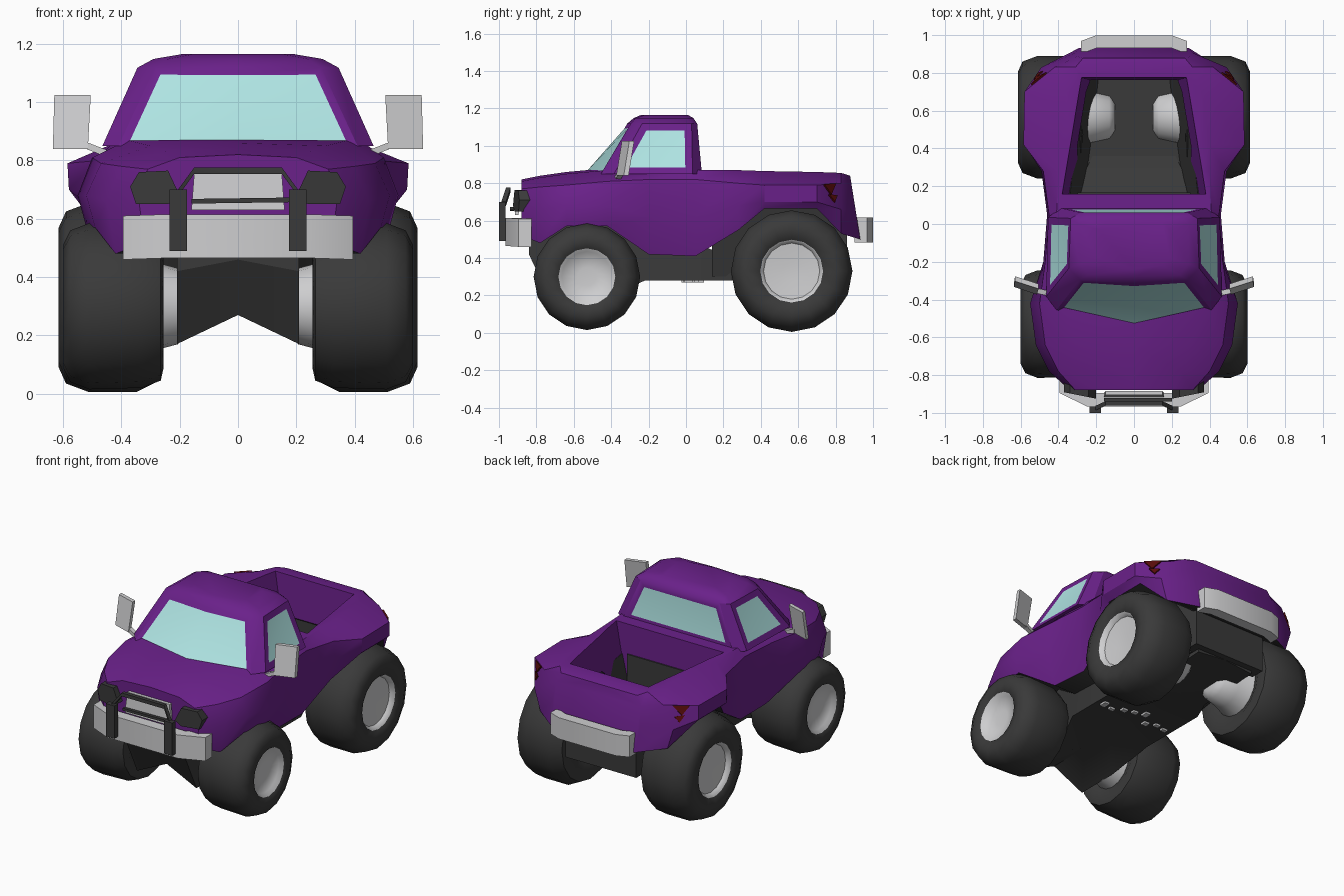
import bpy, bmesh, math, random
from mathutils import Vector

cube = bpy.data.objects.get("Cube")
if cube:
    bpy.data.objects.remove(cube, do_unlink=True)


def material(name, rgb):
    m = bpy.data.materials.new(name)
    m.use_nodes = True
    m.diffuse_color = (*rgb, 1)
    bsdf = m.node_tree.nodes["Principled BSDF"]
    bsdf.inputs["Base Color"].default_value = (*rgb, 1)
    bsdf.inputs["Roughness"].default_value = 0.6
    return m


purple = material("purple paint", (0.145, 0.015, 0.255))
glass = material("pale glass", (0.43, 0.78, 0.77))
dark = material("dark rubber", (0.042, 0.042, 0.042))
silver = material("silver metal", (0.62, 0.62, 0.63))
red = material("dark red lamp", (0.10, 0.004, 0.003))


def finish(name, bm, mats, angle=40, rule=None):
    bmesh.ops.recalc_face_normals(bm, faces=bm.faces)
    if rule:
        for f in bm.faces:
            f.material_index = rule(f)
    me = bpy.data.meshes.new(name)
    bm.to_mesh(me)
    bm.free()
    ob = bpy.data.objects.new(name, me)
    bpy.context.collection.objects.link(ob)
    for m in mats:
        me.materials.append(m)
    bpy.ops.object.select_all(action='DESELECT')
    bpy.context.view_layer.objects.active = ob
    ob.select_set(True)
    if angle:
        bpy.ops.object.shade_smooth_by_angle(angle=math.radians(angle))
    return ob


def skin(rings):
    """Closed solid through rings of equal point count."""
    bm = bmesh.new()
    vs = [[bm.verts.new(p) for p in r] for r in rings]
    n = len(rings[0])
    for a, b in zip(vs, vs[1:]):
        for i in range(n):
            bm.faces.new((a[i], a[(i + 1) % n], b[(i + 1) % n], b[i]))
    bm.faces.new(vs[0])
    bm.faces.new(vs[-1][::-1])
    return bm


def box(name, lo, hi, mat):
    rings = [[(lo[0], lo[1], z), (hi[0], lo[1], z), (hi[0], hi[1], z), (lo[0], hi[1], z)]
             for z in (lo[2], hi[2])]
    return finish(name, skin(rings), [mat], 0)


def plate(name, pts, push, mat):
    """Thin plate through pts, thickened along push."""
    d = Vector(push)
    return finish(name, skin([[Vector(p) - d for p in pts], [Vector(p) + d for p in pts]]), [mat], 0)


def bar(name, path, dy, dz, mat):
    """Square-section bar running across x."""
    rings = [[(x, y - dy, z - dz), (x, y + dy, z - dz), (x, y + dy, z + dz), (x, y - dy, z + dz)]
             for x, y, z in path]
    return finish(name, skin(rings), [mat], 30)


# Body shell: y, then bottom, waist, shoulder and deck (x, z), then centre z
stations = [
    (-0.88, (.32, .52), (.34, .66), (.31, .77), (.20, .81), .82),
    (-0.78, (.42, .48), (.45, .66), (.40, .78), (.25, .83), .84),
    (-0.64, (.49, .57), (.52, .68), (.47, .79), (.30, .85), .86),
    (-0.42, (.52, .57), (.55, .68), (.50, .81), (.38, .87), .88),
    (-0.20, (.43, .42), (.48, .62), (.47, .82), (.42, .87), .88),
    (0.05, (.42, .41), (.46, .62), (.45, .82), (.41, .87), .87),
    (0.28, (.46, .55), (.49, .68), (.48, .80), (.40, .87), .87),
    (0.42, (.54, .665), (.58, .70), (.585, .79), (.40, .865), .865),
    (0.70, (.54, .665), (.58, .70), (.58, .79), (.36, .86), .86),
    (0.83, (.45, .53), (.49, .66), (.42, .80), (.31, .855), .855),
    (0.90, (.29, .50), (.31, .66), (.30, .78), (.27, .84), .84),
]
rings = []
for y, *half, top in stations:
    lean = .16 if y > .88 else 0
    ring = [(x, z) for x, z in half] + [(0, top)] + [(-x, z) for x, z in half[::-1]]
    rings.append([(x, y + lean * (.7 - z), z) for x, z in ring])
body = finish("body_shell", skin(rings), [purple, dark], 0,
              lambda f: int(abs(f.calc_center_median().x) < .05 and f.normal.z < -.3))

# Open load bed
bed = [[(s * x, y, z) for s, x, y in ((-1, a, .16), (1, a, .16), (1, b, c), (-1, b, c))]
       for z, a, b, c in ((.38, .29, .19, .75), (.95, .395, .295, .78))]
cutter = finish("bed_cutter", skin(bed), [purple], 0)
cutter.hide_render = True
bpy.context.view_layer.objects.active = body
mod = body.modifiers.new("bed", 'BOOLEAN')
mod.operation, mod.object, mod.solver = 'DIFFERENCE', cutter, 'EXACT'
bpy.ops.object.modifier_apply(modifier=mod.name)
bpy.data.objects.remove(cutter, do_unlink=True)
bpy.ops.object.select_all(action='DESELECT')
body.select_set(True)
bpy.ops.object.shade_smooth_by_angle(angle=math.radians(35))

# Cab with inset windows
levels = [
    (.85, [(0, -.545), (.41, -.455), (.465, -.385), (.455, .035), (.39, .085)]),
    (1.118, [(0, -.315), (.285, -.295), (.345, -.235), (.335, .03), (.28, .06)]),
    (1.148, [(0, -.28), (.24, -.27), (.29, -.21), (.29, 0), (.24, .04)]),
    (1.165, [(0, -.24), (.15, -.22), (.19, -.18), (.19, -.03), (.15, .01)]),
]
bm = skin([[(x, y, z) for x, y in h] + [(-x, y, z) for x, y in h[:0:-1]] for z, h in levels])
bmesh.ops.recalc_face_normals(bm, faces=bm.faces)
wall = [f for f in bm.faces if .9 < f.calc_center_median().z < 1.05 and len(f.verts) == 4]
screen = [f for f in wall if f.normal.y < -.5 and abs(f.calc_center_median().x) < .25]
panes = [f for f in wall if abs(f.normal.x) > .8 and f.calc_area() > .05 or f.normal.y > .9]
for faces, width in [(screen, .028)] + [([f], .038) for f in panes]:
    bmesh.ops.inset_region(bm, faces=faces, thickness=width, depth=-.004, use_even_offset=True)
    for f in faces:
        f.material_index = 1
finish("cab", bm, [purple, glass], 38)

# Chassis: y, half width, top, edge bottom, centre bottom
frame = [(-.84, .21, .55, .42, .46), (-.72, .21, .6, .17, .27), (-.45, .21, .6, .17, .27),
         (-.22, .28, .6, .28, .28), (.24, .28, .4, .28, .28), (.4, .2, .36, .26, .28), (.82, .2, .36, .28, .3)]
finish("chassis", skin([[(-w, y, t), (-w, y, e), (0, y, c), (w, y, e), (w, y, t)]
                        for y, w, t, e, c in frame]), [dark], 25)

# Bed tub: dark U-shaped liner between the rear wheels
tub = []
for y, top, low in ((.14, .36, .29), (.42, .33, .25), (.84, .27, .2)):
    u = [(top, .67), (low, .3), (-low, .3), (-top, .67), (.02 - top, .67), (.02 - low, .37),
         (low - .02, .37), (top - .02, .67)]
    tub.append([(x, y, z) for x, z in u])
finish("bed_tub", skin(tub), [dark], 25)
box("rear_frame", (-.25, .77, .3), (.25, .86, .6), dark)
box("bed_bulkhead", (-.3, .15, .37), (.3, .168, .68), dark)
random.seed(4)
for i in range(8):
    x, y = -.24 + .065 * i, random.uniform(-.03, .06)
    box("engine_bit", (x, y, .268), (x + .035, y + random.uniform(.02, .05), .29), silver)


# Wheels: turned profile of (x, radius), silver hub inside and out
def wheel(name, side, y, z, profile, hub_in, hub_out, n=16):
    bm = bmesh.new()
    vs = [[bm.verts.new((side * x, y + r * math.cos(math.tau * i / n), z + r * math.sin(math.tau * i / n)))
           for i in range(n)] for x, r in profile]
    for k, (a, b) in enumerate(zip(vs, vs[1:])):
        for i in range(n):
            f = bm.faces.new((a[i], a[(i + 1) % n], b[(i + 1) % n], b[i]))
            f.material_index = int(k < hub_in or k >= hub_out)
    for ring in (vs[0], vs[-1]):
        bm.faces.new(ring).material_index = 1
    finish(name, bm, [dark, silver], 50)


front = [(.20, .11), (.205, .13), (.28, .15), (.255, .21), (.265, .255), (.33, .28), (.51, .285),
         (.575, .26), (.60, .21), (.59, .152), (.565, .135), (.555, .05)]
rear = [(.10, .08), (.13, .12), (.22, .14), (.30, .17), (.27, .23), (.28, .29), (.35, .325), (.51, .325),
        (.59, .295), (.615, .24), (.60, .168), (.57, .15), (.56, .05)]
for side, tag in ((1, "left"), (-1, "right")):
    wheel("front_wheel_" + tag, side, -.53, .30, front, 2, 9)
    wheel("rear_wheel_" + tag, side, .565, .33, rear, 3, 10)

    # Mirrors, lamps and guard posts
    plate("mirror_" + tag, [(side * .515, -.36, .84), (side * .635, -.32, .84),
                            (side * .63, -.29, 1.025), (side * .505, -.33, 1.025)], (0, .013, 0), silver)
    bar("mirror_arm_" + tag, [(side * .44, -.37, .82), (side * .53, -.35, .855)], .014, .012, silver)
    plate("headlamp_" + tag, [(side * x, -.895 + .2 * (x - .2), z) for x, z in
                              ((.20, .68), (.24, .65), (.35, .65), (.37, .71), (.34, .76), (.24, .765))],
          (0, .03, 0), dark)
    for part, lamp in (("upper", ((.543, .737, .793), (.463, .801, .798), (.514, .776, .738))),
                       ("lower", ((.527, .763, .739), (.483, .808, .734), (.510, .795, .698)))):
        plate(part + "_tail_lamp_" + tag, [(side * x, y, z) for x, y, z in lamp],
              (side * .003, .003, .002), red)
    x = side * .205
    box("guard_post_" + tag, (x - .03, -1.0, .49), (x + .03, -.965, .70), dark)

# Bumpers, grille and guard
bar("front_bumper", [(-.395, -.86, .535), (-.25, -.93, .54), (.25, -.93, .54), (.395, -.86, .535)],
    .035, .075, silver)
bar("rear_bumper", [(-.28, .935, .55), (-.2, .965, .55), (.2, .965, .55), (.28, .935, .55)],
    .034, .068, silver)
plate("grille", [(-.16, -.905, .63), (.16, -.905, .63), (.15, -.895, .76), (-.15, -.895, .76)],
      (0, .01, 0), silver)
bar("guard_rail", [(-.205, -.975, .69), (-.15, -.95, .765), (.15, -.95, .765), (.205, -.975, .69)],
    .012, .011, dark)
bar("grille_bar", [(-.16, -.93, .66), (.2, -.93, .665)], .01, .008, dark)
